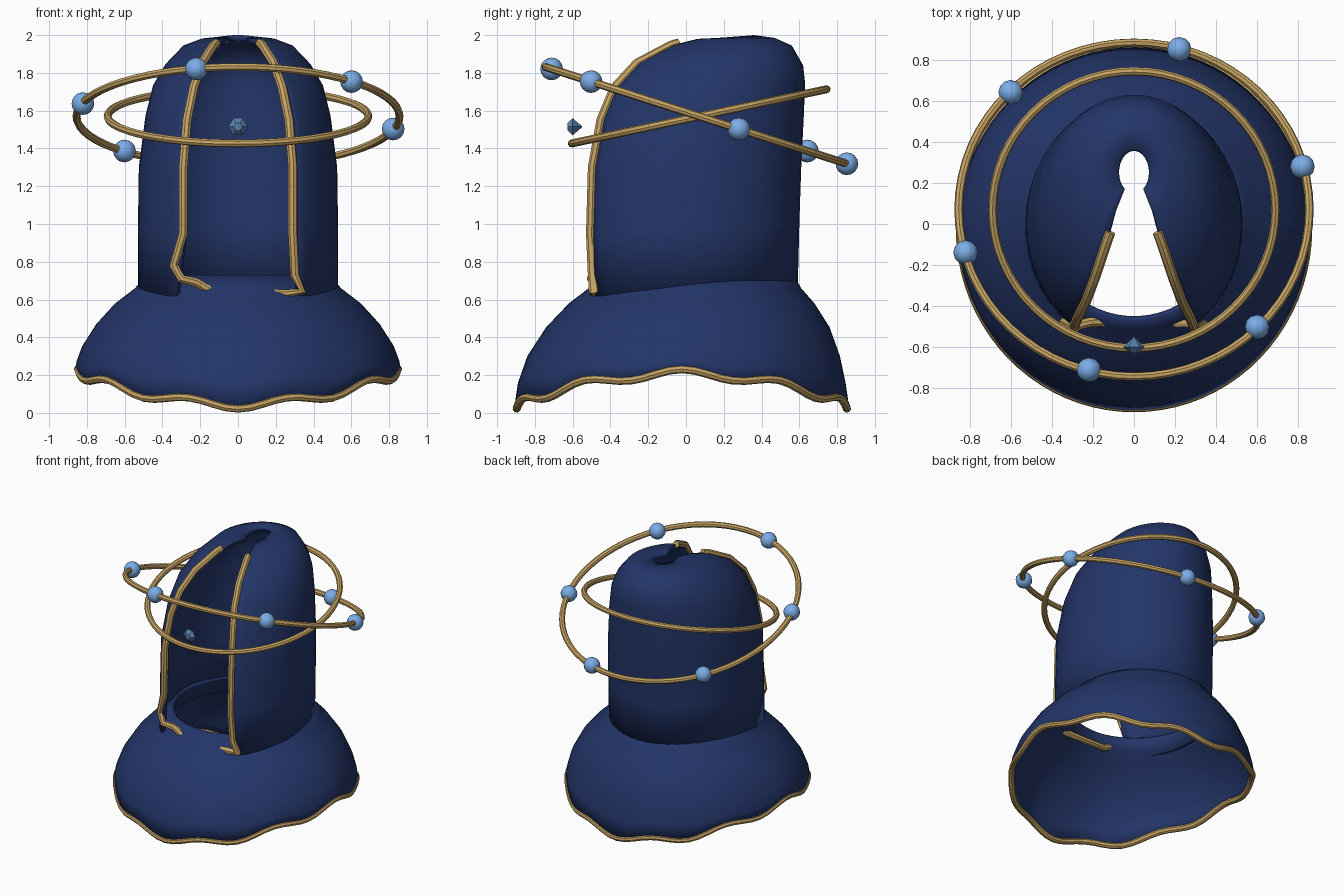
import bpy, bmesh
from math import sin, cos, pi, asin, sqrt, radians
from mathutils import Matrix, Vector

if "Cube" in bpy.data.objects:
    bpy.data.objects.remove(bpy.data.objects["Cube"])


def material(name, rgb):
    m = bpy.data.materials.new(name)
    m.diffuse_color = (*rgb, 1)
    m.use_nodes = True
    m.node_tree.nodes["Principled BSDF"].inputs["Base Color"].default_value = m.diffuse_color
    return m


NAVY = material("navy cloth", (0.017, 0.036, 0.14))
GOLD = material("gold trim", (0.58, 0.38, 0.13))
SKY = material("sky bead", (0.2, 0.42, 0.8))
GEM = material("blue gem", (0.1, 0.22, 0.42))


def finish(ob, name, mat, smooth=True):
    ob.name = name
    ob.data.materials.append(mat)
    bpy.ops.object.select_all(action='DESELECT')
    ob.select_set(True)
    bpy.context.view_layer.objects.active = ob
    if smooth:
        bpy.ops.object.shade_smooth_by_angle(angle=radians(40))
    return ob


def loft(name, rows, mat, closed, thickness=0, cap=False, smooth=True):
    """Skin rows of points, listed counter-clockwise and bottom to top."""
    bm = bmesh.new()
    vs = [[bm.verts.new(p) for p in row] for row in rows]
    n = len(rows[0])
    for a, b in zip(vs, vs[1:]):
        for j in range(n if closed else n - 1):
            k = (j + 1) % n
            bm.faces.new((a[j], a[k], b[k], b[j]))
    if cap:
        bm.faces.new(vs[0][::-1])
        bm.faces.new(vs[-1])
        bmesh.ops.recalc_face_normals(bm, faces=bm.faces)
    me = bpy.data.meshes.new(name)
    bm.to_mesh(me)
    bm.free()
    ob = bpy.data.objects.new(name, me)
    bpy.context.collection.objects.link(ob)
    if thickness:
        mod = ob.modifiers.new("thickness", 'SOLIDIFY')
        mod.thickness, mod.offset = thickness, -1
    return finish(ob, name, mat, smooth)


def tube(name, pts, radius, mat, cyclic=False):
    cu = bpy.data.curves.new(name, 'CURVE')
    cu.dimensions = '3D'
    cu.bevel_depth, cu.bevel_resolution, cu.use_fill_caps = radius, 2, True
    sp = cu.splines.new('POLY')
    sp.points.add(len(pts) - 1)
    for p, co in zip(sp.points, pts):
        p.co = (*co, 1)
    sp.use_cyclic_u = cyclic
    ob = bpy.data.objects.new(name, cu)
    bpy.context.collection.objects.link(ob)
    bpy.ops.object.select_all(action='DESELECT')
    ob.select_set(True)
    bpy.context.view_layer.objects.active = ob
    bpy.ops.object.convert(target='MESH')
    return finish(bpy.context.object, name, mat)


# Hood: tilted slices (back y, back z, edge y, edge z, opening half-width, half-width)
slices = [(.59, .60, -.48, .62, .33, .53), (.60, 1.0, -.505, .95, .29, .53),
          (.61, 1.3, -.495, 1.3, .29, .525), (.625, 1.6, -.45, 1.55, .27, .49),
          (.63, 1.75, -.38, 1.72, .235, .45), (.62, 1.84, -.26, 1.85, .19, .385),
          (.56, 1.945, -.08, 1.945, .13, .29), (.47, 1.985, .06, 1.98, .09, .19),
          (.36, 2.0, .17, 1.985, .045, .075)]
rows = []
for yb, zb, ye, ze, gap, w in slices:
    end = pi - asin(gap / w)
    row = []
    for j in range(37):
        phi = end * (1 - j / 18)
        t = (1 - cos(phi)) / (1 - cos(end))
        row.append((w * sin(phi), yb + (ye - yb) * t, zb + (ze - zb) * t))
    rows.append(row)
loft("hood", rows, NAVY, False, 0.03)

# Trim: one cord up both opening edges, passing under the cape at the neck
right = [Vector((s[4], s[2], s[3])) for s in slices[1:7]] + [Vector((.115, -.04, 1.957))]
left = [Vector((-p.x, p.y, p.z)) for p in reversed(right)]
neck = [(-.34, -.48, .78), (-.30, -.50, .71), (-.22, -.48, .69), (-.12, -.475, .63),
        (.1, -.48, .63), (.25, -.48, .63), (.34, -.49, .645), (.30, -.495, .73)]
tube("opening_trim", left + [Vector(p) for p in neck] + right, 0.025, GOLD)


# Cape: bell rings (half-width, front y, back y, z, how much it follows the hem)
def hem(a):
    return 0.045 + 0.165 * cos(a) ** 2 + 0.022 * cos(10 * a)


bell = [(.86, -.91, .865, .1, 1), (.855, -.89, .845, .2, .55), (.825, -.84, .815, .32, .25),
        (.75, -.74, .76, .46, .08), (.65, -.62, .68, .58, 0), (.545, -.515, .61, .66, 0),
        (.49, -.47, .57, .73, 0)]
N = 80
rows = []
for w, yf, yb, z, f in bell:
    rows.append([(w * cos(a), (yf + yb) / 2 + (yb - yf) / 2 * sin(a), z + (hem(a) - .1) * f)
                 for a in (2 * pi * j / N for j in range(N))])
loft("shoulder_cape", rows, NAVY, True, 0.025)
tube("hem_trim", [(x * .985, y * .985, z) for x, y, z in rows[0]], 0.022, GOLD, True)

# Two crossed orbit rings
centre = Matrix.Translation((0, .07, 1.57))
tilts = {"inner_ring": (.69, 12), "outer_ring": (.855, -17.8)}
for name, (r, tilt) in tilts.items():
    bpy.ops.mesh.primitive_torus_add(major_radius=r, minor_radius=.021,
                                     major_segments=64, minor_segments=8)
    ob = finish(bpy.context.object, name, GOLD)
    ob.matrix_world = centre @ Matrix.Rotation(radians(tilt), 4, 'X')

# Beads on the outer ring
for i in range(6):
    a = radians(15 + 60 * i)
    p = centre @ Matrix.Rotation(radians(-17.8), 4, 'X') @ Vector((.85 * cos(a), .85 * sin(a), 0))
    bpy.ops.mesh.primitive_uv_sphere_add(segments=12, ring_count=8, radius=.06, location=p)
    finish(bpy.context.object, f"bead_{i + 1}", SKY)

# Cut gem in front of the opening
rows = [[(r * cos(a), y, 1.515 + r * sin(a)) for a in (pi / 3 * j for j in range(6))]
        for y, r in ((-.628, .022), (-.6, .052), (-.55, .003))]
loft("gem", rows, GEM, True, cap=True, smooth=False)
